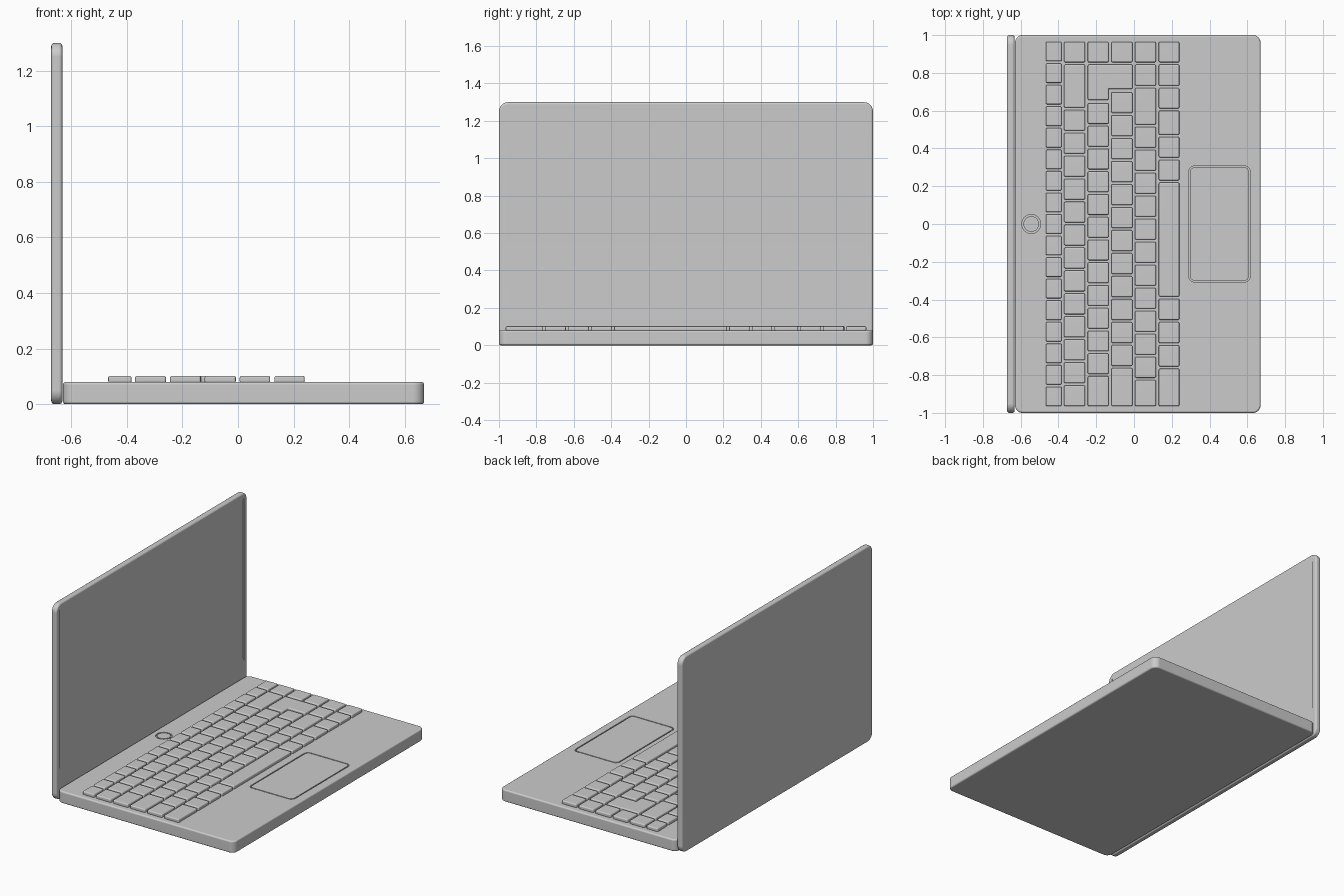
import bpy, bmesh, math

if "Cube" in bpy.data.objects:
    bpy.data.objects.remove(bpy.data.objects["Cube"])


def rounded_rect(a0, a1, b0, b1, r, seg=8):
    """Outline of a rectangle with rounded corners."""
    pts = []
    corners = [(a1 - r, b1 - r), (a0 + r, b1 - r), (a0 + r, b0 + r), (a1 - r, b0 + r)]
    for i, (ca, cb) in enumerate(corners):
        for k in range(seg + 1):
            t = math.pi / 2 * (i + k / seg)
            pts.append((ca + r * math.cos(t), cb + r * math.sin(t)))
    return pts


def rect(a0, a1, b0, b1):
    return [(a0, b0), (a1, b0), (a1, b1), (a0, b1)]


def prisms(name, outlines, axis, lo, hi):
    """Extrude outlines along an axis into one object."""
    place = {'x': lambda a, b, h: (h, a, b),
             'y': lambda a, b, h: (a, h, b),
             'z': lambda a, b, h: (a, b, h)}[axis]
    bm = bmesh.new()
    for pts in outlines:
        low = [bm.verts.new(place(a, b, lo)) for a, b in pts]
        high = [bm.verts.new(place(a, b, hi)) for a, b in pts]
        bm.faces.new(low)
        bm.faces.new(high)
        for i in range(len(pts)):
            j = (i + 1) % len(pts)
            bm.faces.new((low[i], low[j], high[j], high[i]))
    bmesh.ops.remove_doubles(bm, verts=bm.verts[:], dist=1e-5)
    bmesh.ops.recalc_face_normals(bm, faces=bm.faces[:])
    mesh = bpy.data.meshes.new(name)
    bm.to_mesh(mesh)
    bm.free()
    ob = bpy.data.objects.new(name, mesh)
    bpy.context.collection.objects.link(ob)
    return ob


def finish(ob, bevel=0.0, cutters=()):
    """Bevel, cut recesses, smooth."""
    bpy.ops.object.select_all(action='DESELECT')
    bpy.context.view_layer.objects.active = ob
    ob.select_set(True)
    if bevel:
        m = ob.modifiers.new("bevel", 'BEVEL')
        m.width, m.segments, m.angle_limit = bevel, 4, math.radians(30)
        bpy.ops.object.modifier_apply(modifier=m.name)
    for c in cutters:
        m = ob.modifiers.new("cut", 'BOOLEAN')
        m.object, m.operation, m.solver = c, 'DIFFERENCE', 'EXACT'
        bpy.ops.object.modifier_apply(modifier=m.name)
    for c in cutters:
        bpy.data.objects.remove(c)
    bpy.ops.object.shade_smooth_by_angle(angle=math.radians(35))
    m = ob.modifiers.new("normals", 'WEIGHTED_NORMAL')
    m.keep_sharp = True


# Base with pockets for the touchpad and the power button
TOP = 0.08
base = prisms("base", [rounded_rect(-0.63, 0.67, -1, 1, 0.04)], 'z', 0, TOP)
pad_cut = prisms("pad_cutter", [rounded_rect(0.29, 0.615, -0.307, 0.307, 0.03)], 'z', TOP - 0.012, TOP + 0.05)
button_cut = prisms("button_cutter", [rounded_rect(-0.594, -0.494, -0.05, 0.05, 0.05)], 'z', TOP - 0.012, TOP + 0.05)
finish(base, 0.01, (pad_cut, button_cut))

# Touchpad and button sit flush, leaving a thin groove
finish(prisms("touchpad", [rounded_rect(0.297, 0.608, -0.3, 0.3, 0.025)], 'z', TOP - 0.015, TOP))
finish(prisms("power_button", [rounded_rect(-0.585, -0.503, -0.041, 0.041, 0.041)], 'z', TOP - 0.015, TOP))

# Upright lid with a shallow display recess, sloped at top and bottom
lid = prisms("lid", [rounded_rect(-1, 1, 0, 1.3, 0.05)], 'x', -0.672, -0.632)
recess = prisms("display_cutter", [[(-0.6, 0.18), (-0.63, 0.18), (-0.638, 0.205), (-0.638, 1.25),
                                    (-0.63, 1.272), (-0.6, 1.272)]], 'y', -0.965, 0.965)
finish(lid, 0.012, (recess,))

# Keyboard: each column is an x range and runs of equal keys (y from, y to, count)
GAP = 0.006
CORNER = (0.97, 0.85, 1)
columns = [
    (-0.467, -0.383, [(0.97, -0.97, 17)]),
    (-0.37, -0.259, [CORNER, (0.85, 0.61, 1), (0.61, -0.97, 13)]),
    (-0.245, -0.134, [CORNER, (0.645, -0.80, 12), (-0.80, -0.97, 1)]),
    (-0.12, -0.008, [CORNER, (0.703, -0.757, 12), (-0.757, -0.97, 1)]),
    (0.006, 0.116, [CORNER, (0.85, 0.726, 1), (0.726, 0.52, 1), (0.52, -0.82, 11), (-0.82, -0.97, 1)]),
    (0.131, 0.24, [CORNER, (0.85, 0.726, 1), (0.726, 0.606, 1), (0.606, 0.467, 1), (0.467, 0.225, 2),
                   (0.225, -0.39, 1), (-0.39, -0.76, 3), (-0.76, -0.97, 1)]),
]
keys = []
for x0, x1, runs in columns:
    for start, end, n in runs:
        step = (start - end) / n
        for i in range(n):
            y = start - i * step
            keys.append(rect(x0, x1, y - step + GAP, y - GAP))
finish(prisms("keys", keys, 'z', TOP - 0.003, 0.102), 0.007)

# L-shaped key spanning two columns
l_key = [(-0.245, 0.657), (-0.134, 0.657), (-0.134, 0.715), (-0.008, 0.715), (-0.008, 0.844), (-0.245, 0.844)]
finish(prisms("l_shaped_key", [l_key], 'z', TOP - 0.003, 0.102), 0.007)
